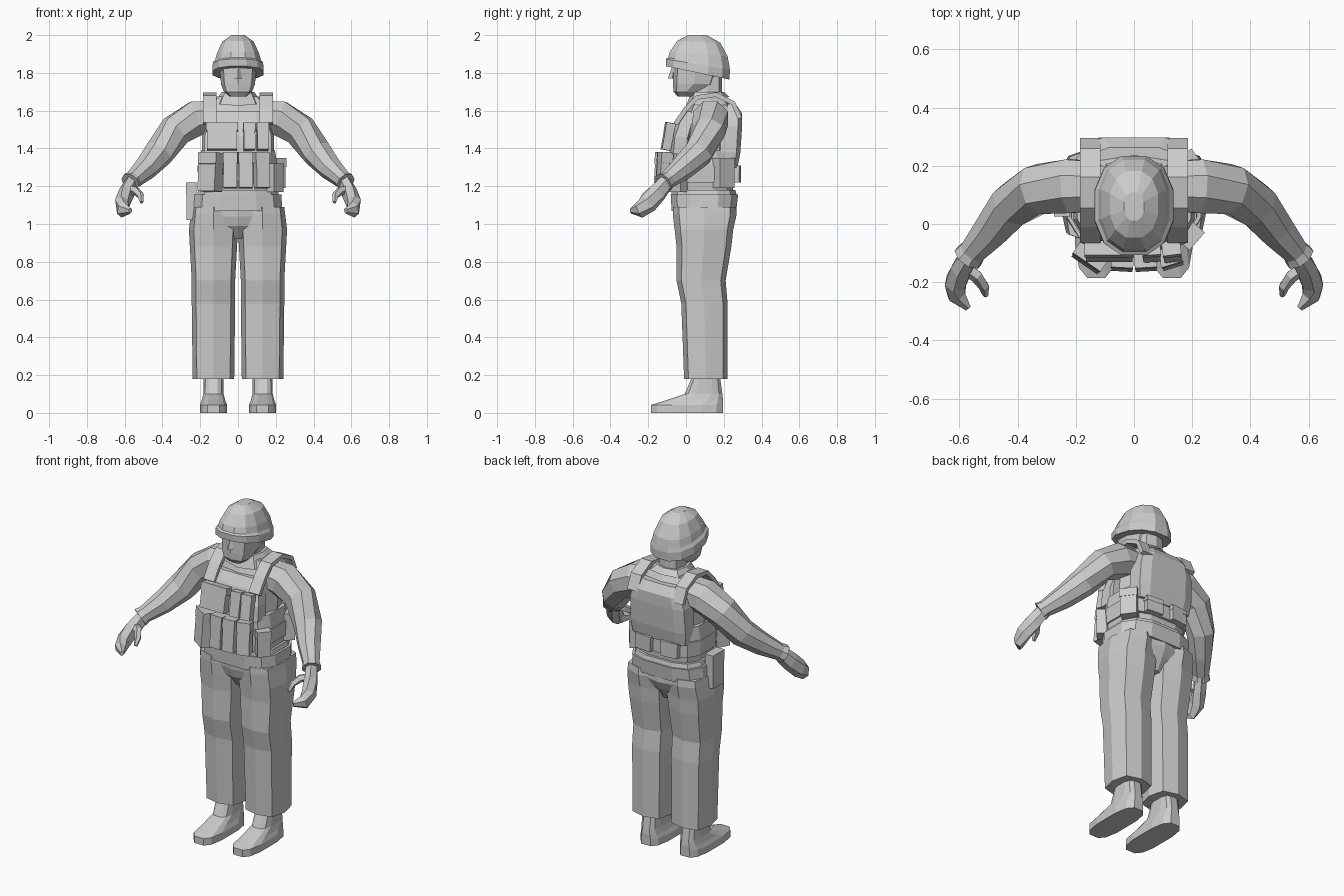
import bpy, bmesh
from math import cos, sin, pi, copysign
from mathutils import Vector, Matrix

cube = bpy.data.objects.get("Cube")
if cube:
    bpy.data.objects.remove(cube)

GREY = (.6, .6, .6, 1)
mat = bpy.data.materials.new("plain_grey")
mat.use_nodes = True
mat.diffuse_color = GREY
mat.node_tree.nodes["Principled BSDF"].inputs["Base Color"].default_value = GREY


def finish(name, bm):
    bmesh.ops.recalc_face_normals(bm, faces=bm.faces)
    mesh = bpy.data.meshes.new(name)
    bm.to_mesh(mesh)
    bm.free()
    mesh.materials.append(mat)
    obj = bpy.data.objects.new(name, mesh)
    bpy.context.collection.objects.link(obj)
    return obj


def unit_ring(sides, boxy, turn):
    """Polygon ring; a smaller boxy exponent gives squarer corners."""
    ring = []
    for k in range(sides):
        angle = 2 * pi * (k + turn) / sides
        c, s = cos(angle), sin(angle)
        ring.append((copysign(abs(c) ** boxy, c), copysign(abs(s) ** boxy, s)))
    return ring


def skin(name, rings):
    bm = bmesh.new()
    loops = [[bm.verts.new(point) for point in ring] for ring in rings]
    for low, high in zip(loops, loops[1:]):
        for k in range(len(low)):
            bm.faces.new((low[k - 1], low[k], high[k], high[k - 1]))
    bm.faces.new(loops[0])
    bm.faces.new(loops[-1])
    return finish(name, bm)


def stack(name, levels, sides=8, boxy=.65, turn=0, center=0, rise=0):
    """Loft of level rings: height, half width, front, back. The rise tilts the
    lowest ring from front to back and fades out towards the top ring."""
    rings = []
    for i, (z, half, front, back) in enumerate(levels):
        middle, depth = (front + back) / 2, (back - front) / 2
        slope = rise * (1 - i / (len(levels) - 1))
        rings.append([(center + half * u, middle + depth * v, z + slope * depth * v)
                      for u, v in unit_ring(sides, boxy, turn)])
    return skin(name, rings)


def tube(name, path, side, sides=8, flat=1):
    """Limb along a path of x, y, z, radius, mirrored by side."""
    points = [Vector(p[:3]) for p in path]
    rings = []
    for i, point in enumerate(points):
        before, after = points[max(i - 1, 0)], points[min(i + 1, len(points) - 1)]
        along = (after - before).normalized()
        across = along.cross(Vector((0, 0, 1))).normalized()
        up = across.cross(along)
        radius = path[i][3]
        ring = [point + radius * (across * u + up * v * flat) for u, v in unit_ring(sides, 1, .5)]
        rings.append([(side * q.x, q.y, q.z) for q in ring])
    return skin(name, rings)


def pouch(name, center, size, yaw=0, lean=0):
    """Box pouch with a slightly wider lid over its body."""
    width, depth, height = size
    place = Matrix.Translation(center) @ Matrix.Rotation(yaw, 4, 'Z') @ Matrix.Rotation(lean, 4, 'X')
    bm = bmesh.new()
    for bottom, top, scale in ((-.5, .2, .94), (.2, .5, 1)):
        part = Matrix.Translation((0, 0, height * (bottom + top) / 2))
        shape = Matrix.Diagonal((width * scale, depth * scale, height * (top - bottom), 1))
        bmesh.ops.create_cube(bm, size=1, matrix=place @ part @ shape)
    return finish(name, bm)


# Helmet and head
stack("helmet", [(1.8, .14, -.11, .235), (1.845, .137, -.112, .238), (1.86, .125, -.1, .234),
                 (1.9, .115, -.09, .225), (1.965, .085, -.05, .185), (2, .035, .01, .11)],
      sides=12, boxy=.85, turn=.5, rise=-.21)
stack("head", [(1.675, .045, -.045, .04), (1.7, .075, -.065, .07), (1.74, .09, -.07, .15),
               (1.87, .1, -.07, .19)])
stack("nose", [(1.77, .022, -.096, -.05), (1.83, .01, -.075, -.05)], sides=4)
stack("neck", [(1.6, .09, .02, .22), (1.68, .07, .035, .19), (1.78, .07, .04, .19)])
stack("collar", [(1.65, .12, 0, .23), (1.7, .085, .03, .2)], rise=.2)

# Torso, belt and pelvis
stack("shirt", [(1.1, .2, -.06, .25), (1.4, .19, -.05, .25), (1.56, .19, -.01, .25),
                (1.63, .18, .02, .24), (1.675, .12, .04, .21)])
stack("belt", [(1.07, .24, -.08, .27), (1.155, .235, -.085, .28)], sides=12, turn=.5)
stack("waistband", [(1.14, .225, -.08, .275), (1.18, .215, -.08, .265)], sides=12, turn=.5)
stack("pelvis", [(.92, .05, 0, .2), (.99, .19, -.05, .24), (1.04, .225, -.065, .265),
                 (1.09, .225, -.07, .265)])

# Vest
stack("vest_wrap", [(1.17, .2, -.07, .25), (1.3, .215, -.085, .26), (1.39, .2, -.085, .265)],
      sides=12, turn=.5)
stack("vest_band", [(1.22, .215, -.08, .27), (1.31, .22, -.085, .27)], sides=12, turn=.5)
stack("vest_front", [(1.37, .185, -.09, .03), (1.46, .185, -.08, .03), (1.54, .165, -.05, .05),
                     (1.595, .15, -.01, .08)], boxy=.5, turn=.5)
stack("vest_back", [(1.3, .18, .17, .275), (1.38, .19, .16, .29), (1.52, .185, .16, .3),
                    (1.585, .16, .17, .3), (1.635, .13, .17, .265)], boxy=.45, turn=.5)

for side, tag in ((1, "_left"), (-1, "_right")):
    # Shoulder strap over the vest
    strap = [(-.055, 1.53), (0, 1.61), (.06, 1.67), (.16, 1.685), (.25, 1.64), (.285, 1.56)]
    tube("shoulder_strap" + tag, [(.15, y, z, .05) for y, z in strap], side, sides=4, flat=.35)
    # Sleeve with flared cuff
    tube("sleeve" + tag, [(.12, .13, 1.57, .09), (.22, .13, 1.56, .1), (.33, .12, 1.495, .09),
                          (.42, .065, 1.375, .08), (.49, -.02, 1.295, .065),
                          (.555, -.095, 1.235, .048), (.57, -.115, 1.22, .055)], side)
    # Hand with curled fingers and a thumb
    tube("hand" + tag, [(.56, -.1, 1.225, .034), (.59, -.15, 1.165, .04), (.613, -.2, 1.11, .04),
                        (.61, -.245, 1.075, .034), (.57, -.29, 1.07, .012)], side, sides=6, flat=1.3)
    tube("thumb" + tag, [(.58, -.15, 1.18, .025), (.54, -.18, 1.175, .023), (.515, -.215, 1.15, .019),
                         (.51, -.245, 1.115, .01)], side, sides=5)
    # Trouser leg
    stack("trouser_leg" + tag, [(.18, .11, -.01, .22), (.58, .115, -.025, .22), (.7, .115, -.05, .21),
                                (.88, .125, -.05, .24), (.97, .13, -.06, .25), (1.05, .12, -.07, .268),
                                (1.09, .115, -.07, .265)], center=side * .13)
    # Boot
    stack("boot" + tag, [(0, .074, -.19, .2), (.042, .074, -.19, .2), (.065, .064, -.115, .2),
                         (.1, .055, -.01, .195), (.2, .054, .035, .18)],
          sides=12, turn=.5, center=side * .13)
    # Rear pouch
    pouch("rear_pouch" + tag, (side * .085, .265, 1.265), (.11, .045, .09), yaw=-side * .09)

# Chest pouches
pouch("map_pouch", (-.085, -.095, 1.465), (.17, .05, .145), lean=-.18)
for x, tag in ((.06, "inner"), (.13, "outer")):
    pouch("chest_magazine_pouch_" + tag, (x, -.095, 1.463), (.064, .05, .145), yaw=x, lean=-.18)

# Waist pouches and hip holster
for x, y, yaw, tag in ((-.04, -.125, -.06, "right"), (.04, -.125, .06, "middle"), (.125, -.115, .3, "left")):
    pouch("waist_magazine_pouch_" + tag, (x, y, 1.285), (.077, .065, .19), yaw, lean=-.08)
pouch("utility_pouch", (-.145, -.105, 1.275), (.115, .08, .205), yaw=-.6, lean=-.08)
pouch("grenade_pouch", (.195, -.04, 1.245), (.08, .06, .15), yaw=.85)
pouch("side_pouch", (.2, .2, 1.27), (.1, .065, .16), yaw=2.2)
pouch("hip_holster", (-.247, .08, 1.12), (.055, .11, .2))
